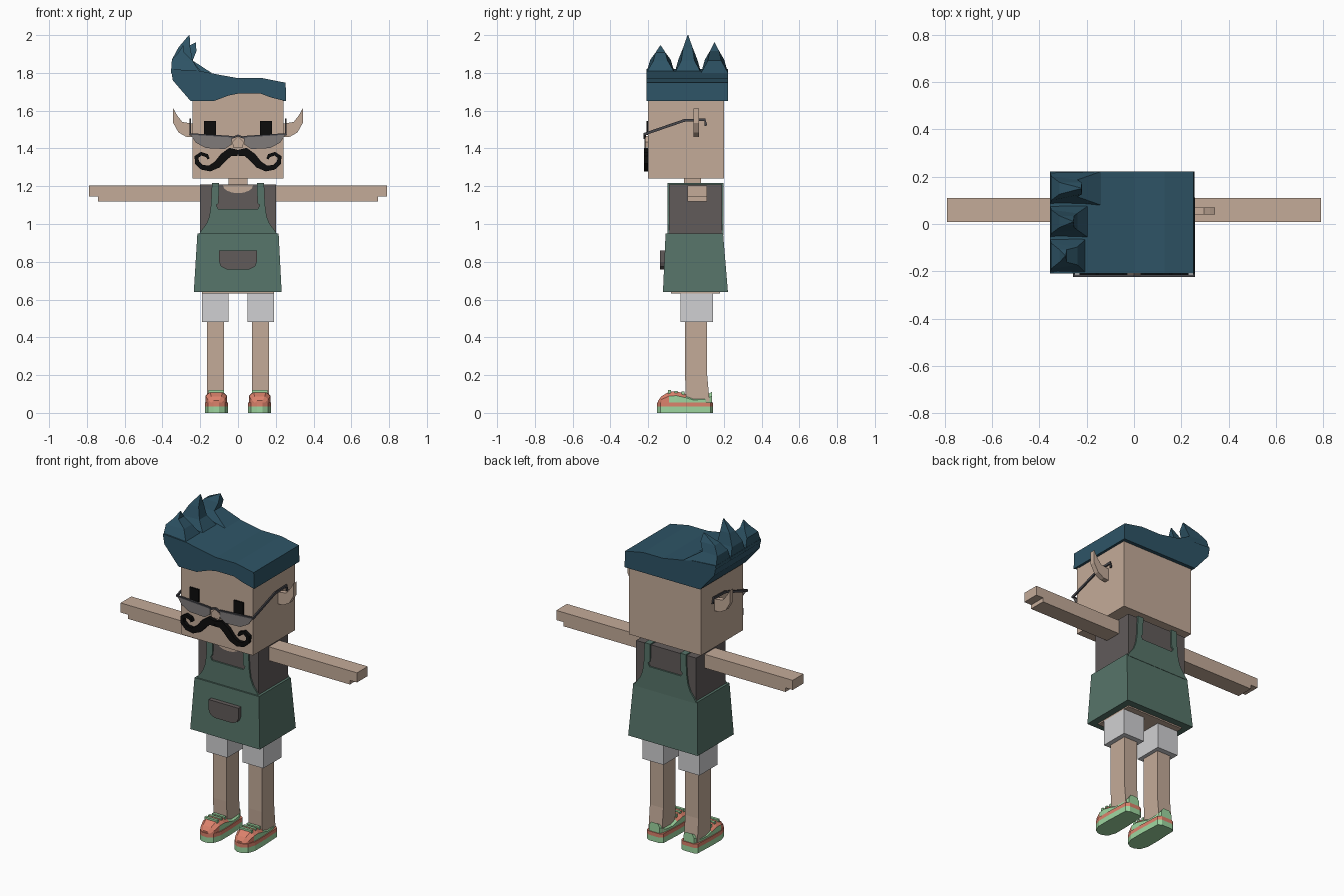
import bpy, bmesh
from math import sin, cos, pi
from mathutils import Vector

cube = bpy.data.objects.get("Cube")
if cube:
    bpy.data.objects.remove(cube)


def material(name, r, g, b):
    lin = [(c / 255 / 12.92 if c < 11 else ((c / 255 + 0.055) / 1.055) ** 2.4) for c in (r, g, b)]
    m = bpy.data.materials.new(name)
    m.use_nodes = True
    m.diffuse_color = (*lin, 1)
    m.node_tree.nodes["Principled BSDF"].inputs["Base Color"].default_value = (*lin, 1)
    return m


SKIN = material("skin", 196, 171, 153)
GREY = material("shirt grey", 97, 91, 90)
APRON = material("apron green", 86, 116, 105)
WHITE = material("shorts white", 208, 208, 210)
HAIR = material("hair blue", 46, 84, 102)
BLACK = material("black", 12, 12, 12)
MINT = material("shoe mint", 158, 214, 160)
CORAL = material("shoe coral", 220, 130, 108)
FRAME = material("frame grey", 72, 72, 77)
LENS = material("lens grey", 128, 123, 122)


def finish(name, bm, *mats):
    bmesh.ops.recalc_face_normals(bm, faces=bm.faces)
    me = bpy.data.meshes.new(name)
    bm.to_mesh(me)
    bm.free()
    for m in mats:
        me.materials.append(m)
    ob = bpy.data.objects.new(name, me)
    bpy.context.collection.objects.link(ob)
    return ob


def loft(name, rings, *mats, rule=None):
    """Join equal rings of points and cap both ends."""
    bm = bmesh.new()
    vs = [[bm.verts.new(p) for p in ring] for ring in rings]
    n = len(vs[0])
    for a, b in zip(vs, vs[1:]):
        for i in range(n):
            bm.faces.new((a[i], a[(i + 1) % n], b[(i + 1) % n], b[i]))
    bm.faces.new(vs[0])
    bm.faces.new(vs[-1])
    if rule:
        for f in bm.faces:
            f.material_index = rule(f.calc_center_median())
    return finish(name, bm, *mats)


def prism(name, pts, axis, lo, hi, mat, far=None):
    """Extrude a flat outline along an axis."""
    place = {"x": lambda p, t: (t, p[0], p[1]),
             "y": lambda p, t: (p[0], t, p[1]),
             "z": lambda p, t: (p[0], p[1], t)}[axis]
    return loft(name, [[place(p, lo) for p in pts], [place(p, hi) for p in far or pts]], mat)


def rect(x0, x1, y0, y1, z):
    return [(x0, y0, z), (x1, y0, z), (x1, y1, z), (x0, y1, z)]


def box(name, x0, x1, y0, y1, z0, z1, mat):
    return loft(name, [rect(x0, x1, y0, y1, z0), rect(x0, x1, y0, y1, z1)], mat)


def ribbon(path, widths):
    """Outline of a stroke with a half width at each point."""
    left, right = [], []
    for i, p in enumerate(path):
        a, b = path[max(i - 1, 0)], path[min(i + 1, len(path) - 1)]
        d = Vector((b[0] - a[0], b[1] - a[1])).normalized() * widths[i]
        left.append((p[0] - d.y, p[1] + d.x))
        right.append((p[0] + d.y, p[1] - d.x))
    return left + right[::-1]


def flip(pts, s):
    return [(p[0] * s, *p[1:]) for p in pts]


def spread(a, b, s):
    return sorted((a * s, b * s))


SIDES = (("left", 1), ("right", -1))

# Head and body
box("head", -0.24, 0.24, -0.2, 0.2, 1.24, 1.72, SKIN)
box("neck", -0.05, 0.05, -0.01, 0.08, 1.15, 1.26, SKIN)
box("shirt", -0.2, 0.2, -0.09, 0.19, 0.9, 1.21, GREY)
loft("apron_skirt", [rect(-0.234, 0.231, -0.122, 0.222, 0.64),
                     rect(-0.215, 0.215, -0.108, 0.196, 0.95)], APRON)
box("hips", -0.19, 0.19, -0.08, 0.18, 0.632, 0.7, SKIN)
scoop = [(0.08 * cos(a * pi / 8), 1.205 - 0.042 * sin(a * pi / 8)) for a in range(9)]
prism("neckline", scoop, "y", -0.096, -0.088, SKIN)

# Apron bibs with straps, front and back
half = [(0.21, 0.94), (0.195, 0.965), (0.168, 1.0), (0.152, 1.04), (0.143, 1.1), (0.138, 1.217),
        (0.1, 1.217), (0.103, 1.11), (0.115, 1.1), (0.105, 1.08)]
bib = half + flip(half, -1)[::-1]
prism("front_bib", bib, "y", -0.099, -0.09, APRON)
prism("back_bib", bib, "y", 0.19, 0.199, APRON)
for tag, s in SIDES:
    x0, x1 = spread(0.1, 0.138, s)
    box(tag + "_shoulder_strap", x0, x1, -0.099, 0.199, 1.208, 1.217, APRON)

# Pocket
pocket = [(0.1, 0.86), (0.1, 0.8), (0.09, 0.775), (0.06, 0.76)]
prism("pocket", pocket + flip(pocket, -1)[::-1], "y", -0.138, -0.11, GREY)

# Hair: swept block, straight along the back
top = [(0.255, 1.65), (0.252, 1.748), (0.13, 1.772), (0.0, 1.772), (-0.1, 1.79), (-0.2, 1.81),
       (-0.355, 1.82), (-0.345, 1.76), (-0.25, 1.65)]
fringe = [(-0.13, 1.65), (-0.05, 1.68), (0.0, 1.69), (0.12, 1.69), (0.18, 1.668)]
prism("hair", top + fringe, "y", -0.21, -0.18, HAIR)
prism("hair_back", top, "y", -0.18, 0.222, HAIR)

# Three curved hair spikes: y range, tip and inner reach
for i, (y0, y1, tx, tz, inner) in enumerate([(-0.21, -0.06, -0.29, 1.945, -0.2),
                                             (-0.06, 0.08, -0.258, 2.0, -0.19),
                                             (0.08, 0.222, -0.225, 1.96, -0.14)]):
    yc, h = (y0 + y1) / 2, (y1 - y0) / 2
    rings = [rect(-0.355, inner, y0, y1, 1.8)]
    rings.append([(-0.35, yc - h * 0.72, 1.87), (-0.24, yc - h * 0.5, 1.865),
                  (-0.24, yc + h * 0.5, 1.865), (-0.35, yc + h * 0.72, 1.87)])
    mid = (1.87 + tz) / 2
    rings.append(rect(-0.315, tx + 0.005, yc - h * 0.35, yc + h * 0.35, mid))
    rings.append(rect(tx - 0.002, tx + 0.002, yc - 0.002, yc + 0.002, tz))
    loft(f"hair_spike_{i + 1}", rings, HAIR)

# Moustache
path = [(0, 1.375), (0.04, 1.382), (0.075, 1.355), (0.11, 1.315), (0.15, 1.294), (0.19, 1.3),
        (0.217, 1.325), (0.22, 1.355), (0.195, 1.372), (0.165, 1.362), (0.155, 1.345)]
widths = [0.016, 0.022, 0.022, 0.02, 0.016, 0.013, 0.012, 0.011, 0.01, 0.009, 0.006]

# Glasses outlines
lens = [(0.252, 1.474), (0.03, 1.462), (0.035, 1.42), (0.07, 1.397), (0.17, 1.402), (0.222, 1.43)]
temple = ribbon([(-0.222, 1.475), (-0.01, 1.548), (0.1, 1.552), (0.106, 1.52)], [0.007] * 4)
prism("nose", [(-0.025, 1.405), (0.025, 1.405), (0.03, 1.435), (0, 1.465), (-0.03, 1.435)],
      "y", -0.214, -0.195, SKIN)
prism("glasses_bridge", ribbon([(-0.035, 1.455), (0, 1.468), (0.035, 1.455)], [0.005] * 3),
      "y", -0.224, -0.214, FRAME)

# Ear outline, thinning to the tip
ear = [(0.23, 1.46), (0.275, 1.462), (0.315, 1.485), (0.343, 1.535), (0.343, 1.612),
       (0.322, 1.575), (0.295, 1.54), (0.23, 1.53)]

# Arm outline with a notched hand
arm = [(0.19, 1.12), (0.742, 1.12), (0.742, 1.145), (0.79, 1.145), (0.79, 1.203), (0.19, 1.203)]

# Shoe footprint with a rounded toe
sole = [(0.06, 0.13), (0.054, 0.0), (0.054, -0.09), (0.07, -0.135), (0.1, -0.153),
        (0.13, -0.153), (0.16, -0.135), (0.176, -0.09), (0.176, 0.0), (0.17, 0.13),
        (0.15, 0.143), (0.08, 0.143)]
# Shoe upper stations: y, half width, height
stations = [(-0.147, 0.025, 0.065), (-0.13, 0.045, 0.088), (-0.09, 0.056, 0.112), (-0.05, 0.057, 0.114),
            (0.0, 0.056, 0.1), (0.04, 0.054, 0.085), (0.1, 0.05, 0.09), (0.138, 0.036, 0.112)]

for tag, s in SIDES:
    # Face parts
    x0, x1 = spread(0.117, 0.179, s)
    box(tag + "_eye", x0, x1, -0.209, -0.2, 1.47, 1.545, BLACK)
    prism(tag + "_moustache", flip(ribbon(path, widths), s), "y", -0.222, -0.198, BLACK)
    prism(tag + "_lens", flip(lens, s), "y", -0.22, -0.215, LENS)
    brow = ribbon([(0.258, 1.477), (0.03, 1.462)], [0.004] * 2)
    prism(tag + "_rim", flip(brow, s), "y", -0.224, -0.213, FRAME)
    prism(tag + "_temple", temple, "x", *spread(0.25, 0.258, s), FRAME)
    prism(tag + "_ear", flip(ear, s), "y", 0.04, 0.07, SKIN)
    # Limbs
    prism(tag + "_arm", flip(arm, s), "y", 0.008, 0.11, SKIN)
    x0, x1 = spread(0.05, 0.19, s)
    box(tag + "_shorts_leg", x0, x1, -0.03, 0.143, 0.48, 0.7, WHITE)
    x0, x1 = spread(0.073, 0.163, s)
    loft(tag + "_leg", [rect(x0, x1, 0.0, 0.125, 0.06), rect(x0, x1, -0.005, 0.112, 0.2),
                        rect(x0, x1, -0.005, 0.112, 0.5)], SKIN)
    # Shoes: mint sole, coral band, mint upper with coral toe
    foot = flip(sole, s)
    prism(tag + "_sole", foot, "z", 0, 0.033, MINT)
    prism(tag + "_sole_band", foot, "z", 0.033, 0.056, CORAL)
    c = 0.115 * s
    rings = [[(c - w, y, 0.05), (c - w, y, z * 0.8), (c - w * 0.6, y, z),
              (c + w * 0.6, y, z), (c + w, y, z * 0.8), (c + w, y, 0.05)] for y, w, z in stations]
    loft(tag + "_shoe_upper", rings, MINT, CORAL,
         rule=lambda p: int(p.y < -0.1 or (p.z > 0.095 and p.y < 0.03)))
    for k, y in enumerate((-0.095, -0.06, -0.025)):
        box(f"{tag}_lace_{k + 1}", c - 0.042, c + 0.042, y, y + 0.016, 0.095, 0.12 - 0.003 * k, MINT)
